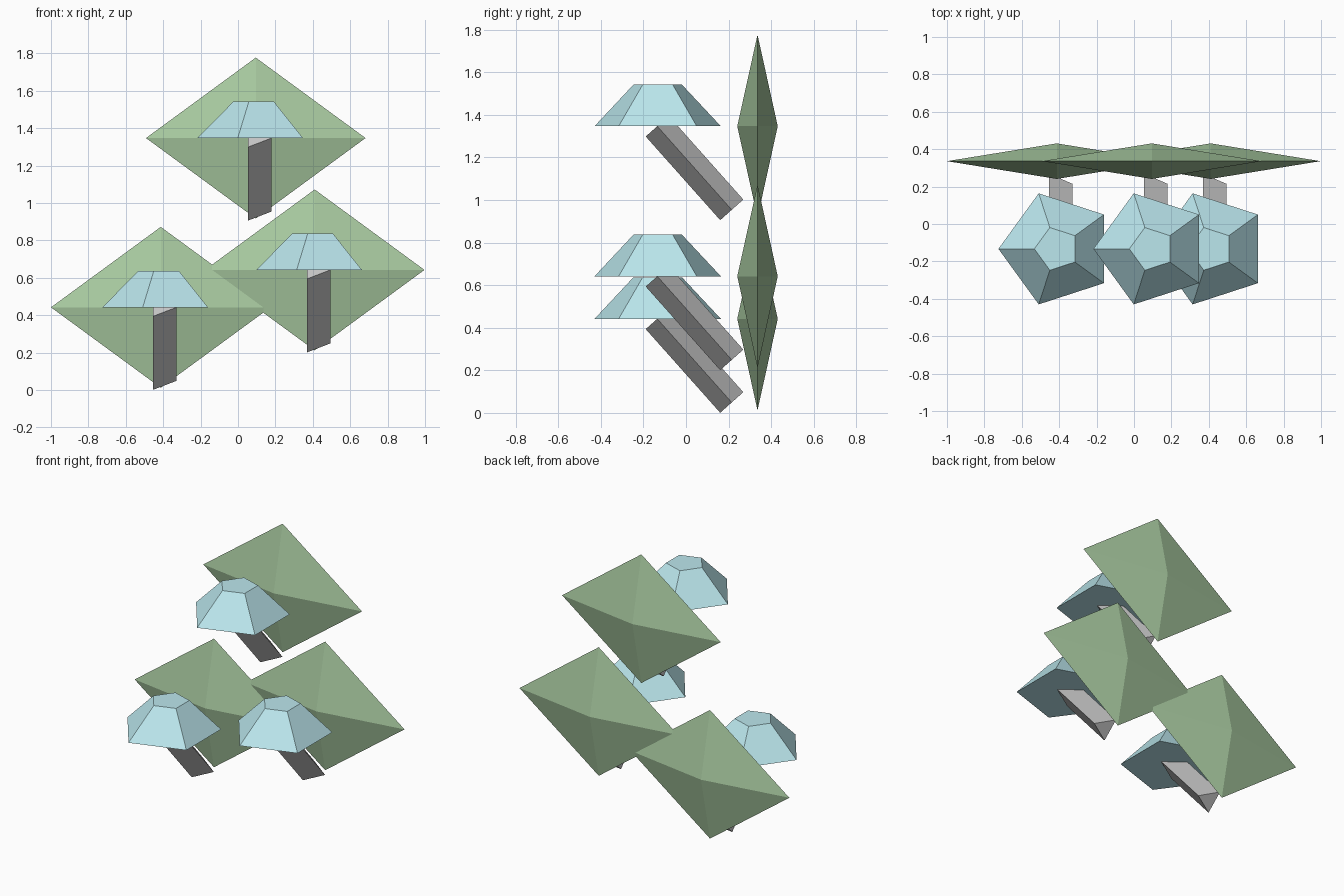
import bpy, bmesh, math
from mathutils import Vector

if "Cube" in bpy.data.objects:
    bpy.data.objects.remove(bpy.data.objects["Cube"])


def material(name, rgb):
    m = bpy.data.materials.new(name)
    m.diffuse_color = (*rgb, 1)
    m.use_nodes = True
    m.node_tree.nodes["Principled BSDF"].inputs["Base Color"].default_value = m.diffuse_color
    return m


def hull(name, points, mat=None, loc=(0, 0, 0)):
    """Flat-faced convex solid around a few points."""
    bm = bmesh.new()
    for p in points:
        bm.verts.new(p)
    bmesh.ops.convex_hull(bm, input=bm.verts[:])
    bmesh.ops.dissolve_limit(bm, angle_limit=0.01, verts=bm.verts[:], edges=bm.edges[:])
    bmesh.ops.recalc_face_normals(bm, faces=bm.faces[:])
    me = bpy.data.meshes.new(name)
    bm.to_mesh(me)
    bm.free()
    if mat:
        me.materials.append(mat)
    ob = bpy.data.objects.new(name, me)
    ob.location = loc
    bpy.context.collection.objects.link(ob)
    return ob


def ring(n, r, start, centre, u, v):
    """Regular polygon in the plane spanned by u and v."""
    angles = [start + math.tau * i / n for i in range(n)]
    return [Vector(centre) + r * (math.cos(a) * u + math.sin(a) * v) for a in angles]


X, Y, Z = Vector((1, 0, 0)), Vector((0, 1, 0)), Vector((0, 0, 1))
green = material("leaf_green", (0.40, 0.60, 0.36))
teal = material("cap_teal", (0.50, 0.80, 0.85))

# Five-sided tapered cap, one corner pointing to -x
cap = (ring(5, 0.312, math.pi, (0, -0.133, 0), X, Y)
       + ring(5, 0.12, math.pi, (0, -0.133, 0.195), X, Y))

# Slanted three-sided stem running from under the cap back and down
top, foot = Vector((0, -0.135, 0)), Vector((0, 0.215, -0.393))
side = (foot - top).normalized().cross(X)
stem = ring(3, 0.084, 0, top, X, side) + ring(3, 0.084, 0, foot, X, side)

# Thin diamond panel behind
panel = [s * a for a in (0.587 * X, 0.095 * Y, 0.43 * Z) for s in (-1, 1)]

# Three copies of the cap, stem and panel group
for tag, x, z in (("left", -0.413, 0.442), ("right", 0.41, 0.642), ("upper", 0.095, 1.347)):
    hull(f"{tag}_cap", cap, teal, (x, 0, z))
    hull(f"{tag}_stem", stem, None, (x, 0, z))
    hull(f"{tag}_panel", panel, green, (x, 0.336, z))
